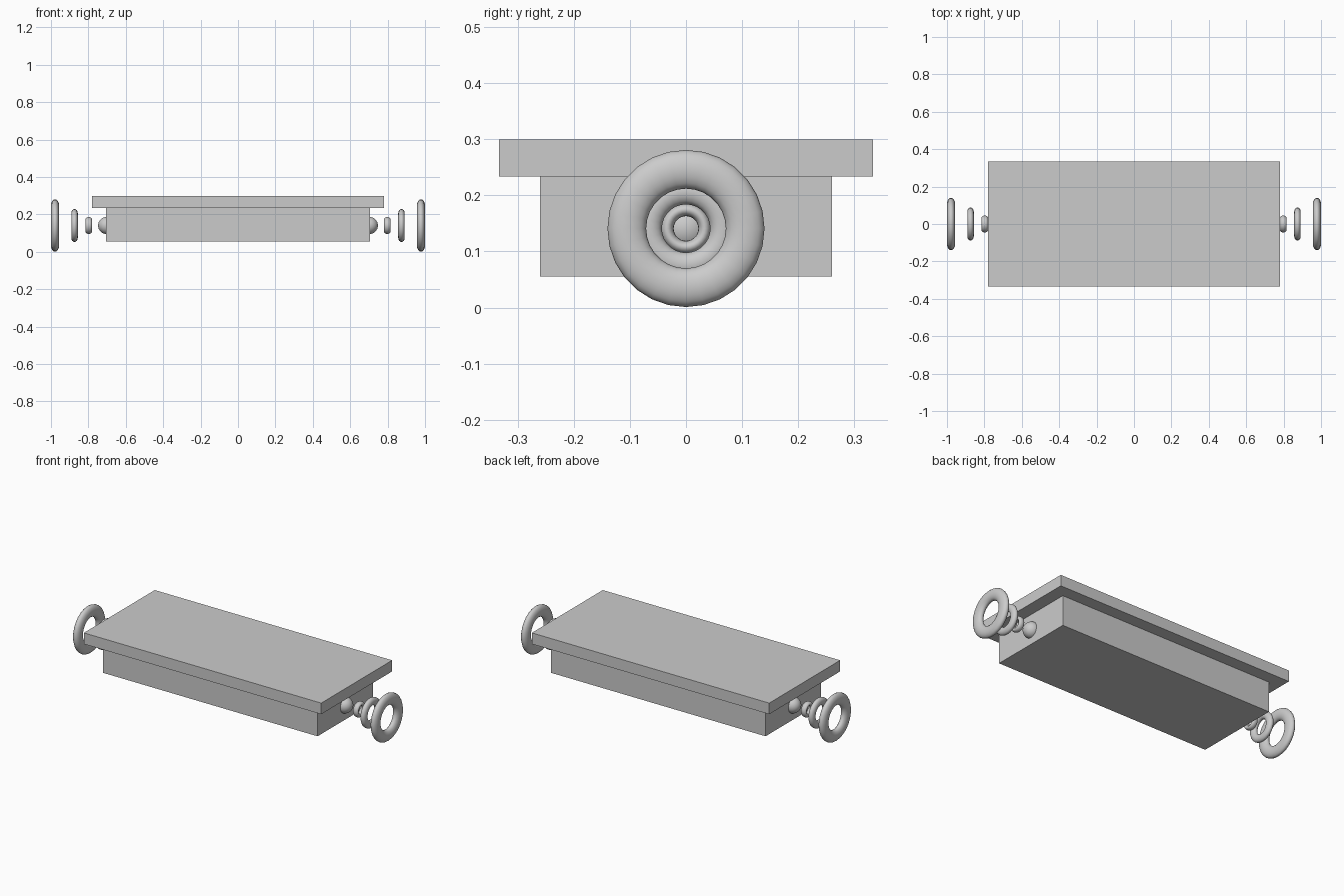
import bpy
from math import pi

if "Cube" in bpy.data.objects:
    bpy.data.objects.remove(bpy.data.objects["Cube"])

AXIS_Z = 0.141


def box(name, sx, sy, z0, z1):
    bpy.ops.mesh.primitive_cube_add(size=1, location=(0, 0, (z0 + z1) / 2))
    ob = bpy.context.object
    ob.name = name
    ob.scale = (sx, sy, z1 - z0)
    bpy.ops.object.transform_apply(location=False, rotation=False, scale=True)


def ring(name, x, outer, inner, half_width):
    minor = (outer - inner) / 2
    bpy.ops.mesh.primitive_torus_add(
        major_radius=(outer + inner) / 2, minor_radius=minor,
        major_segments=28, minor_segments=16,
        location=(x, 0, AXIS_Z), rotation=(0, pi / 2, 0))
    ob = bpy.context.object
    ob.name = name
    ob.scale.z = half_width / minor
    bpy.ops.object.shade_smooth()


# Main body and overhanging lid
box("body", 1.41, 0.52, 0.055, 0.234)
box("lid", 1.56, 0.666, 0.234, 0.30)

# End knobs with growing rings floating outwards, same on both ends
for side, s in (("left", -1), ("right", 1)):
    bpy.ops.mesh.primitive_uv_sphere_add(
        segments=32, ring_count=16, radius=0.046, location=(s * 0.702, 0, AXIS_Z))
    bpy.context.object.name = side + "_knob"
    bpy.ops.object.shade_smooth()
    ring(side + "_small_ring", s * 0.798, 0.045, 0.022, 0.017)
    ring(side + "_middle_ring", s * 0.874, 0.088, 0.043, 0.0175)
    ring(side + "_large_ring", s * 0.978, 0.140, 0.071, 0.022)
